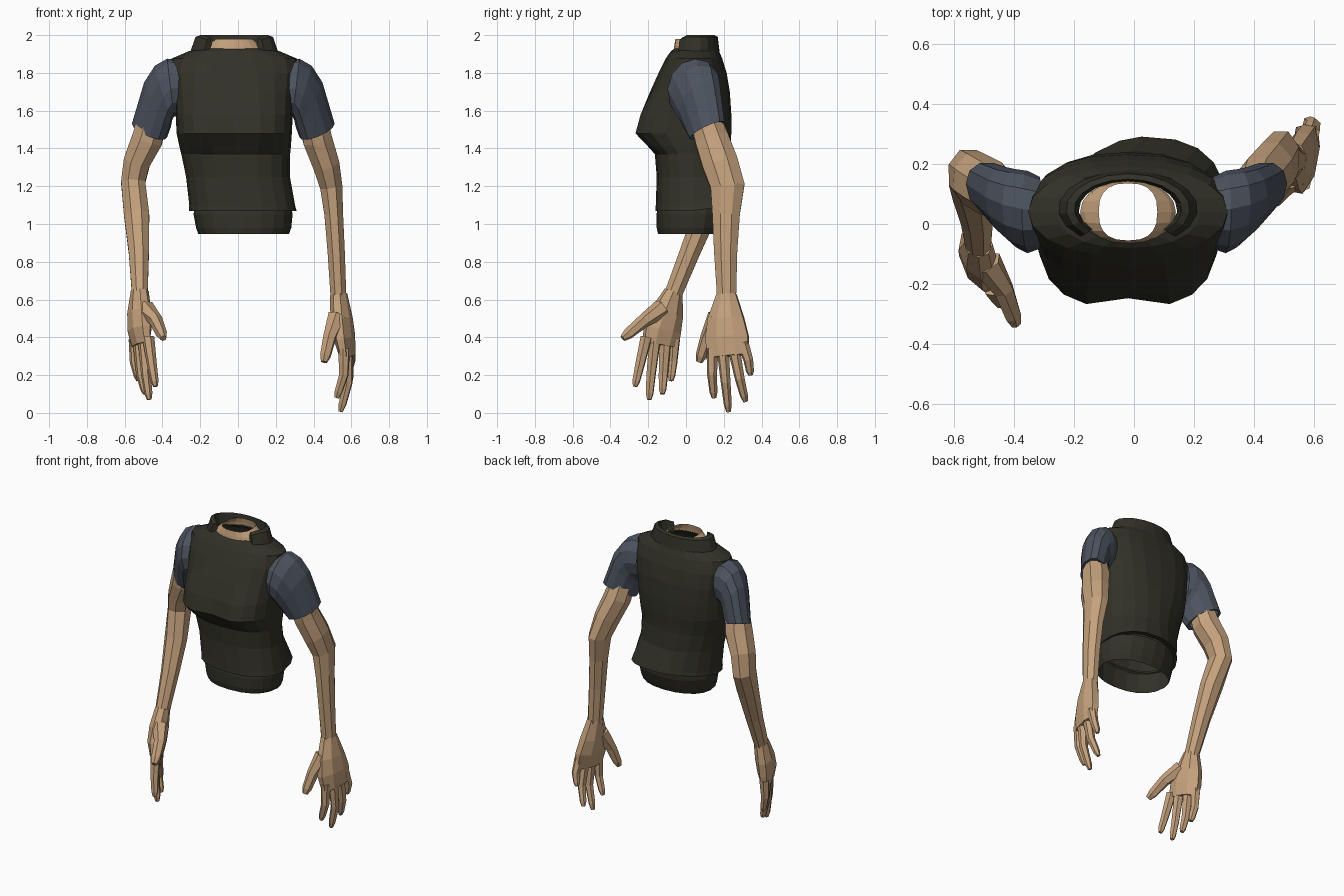
import bpy, bmesh, math
from mathutils import Vector as V


def material(name, rgb):
    m = bpy.data.materials.new(name)
    m.diffuse_color = (*rgb, 1)
    return m


VEST = material("dark olive", (0.032, 0.031, 0.021))
CLOTH = material("slate grey", (0.074, 0.088, 0.115))
SKIN = material("skin tan", (0.56, 0.36, 0.205))


def skin_rings(name, rings, mat, cap_start=False, cap_end=False, closed=True):
    """Bridge a list of point rings into one flat-shaded mesh."""
    bm = bmesh.new()
    rows = [[bm.verts.new(p) for p in r] for r in rings]
    n = len(rows[0])
    for a, b in zip(rows, rows[1:]):
        for i in range(n if closed else n - 1):
            j = (i + 1) % n
            bm.faces.new((a[i], a[j], b[j], b[i]))
    if cap_start:
        bm.faces.new(rows[0][::-1])
    if cap_end:
        bm.faces.new(rows[-1])
    bmesh.ops.recalc_face_normals(bm, faces=bm.faces)
    me = bpy.data.meshes.new(name)
    bm.to_mesh(me)
    bm.free()
    me.materials.append(mat)
    ob = bpy.data.objects.new(name, me)
    bpy.context.collection.objects.link(ob)
    return ob


def limb(name, path, mat, n=8, side=(0, 1, 0), caps=(False, True)):
    """Tube along a path of (x, y, z, half thickness, half width)."""
    pts = [V(p[:3]) for p in path]
    rings = []
    for k, p in enumerate(path):
        d = (pts[min(k + 1, len(pts) - 1)] - pts[max(k - 1, 0)]).normalized()
        w = V(side)
        w = (w - d * w.dot(d)).normalized()
        u = w.cross(d)
        ring = []
        for i in range(n):
            a = 2 * math.pi * (i + 0.5) / n
            ring.append(pts[k] + (u * p[3] * math.cos(a) + w * p[4] * math.sin(a)) * 1.05)
        rings.append(ring)
    return skin_rings(name, rings, mat, *caps)


def power(t, p):
    return math.copysign(abs(t) ** (2 / p), t)


def body_ring(z, cx, rx, yf, yb, pf, pb, cleft=0.0, lift=0.0, twist=0.0, n=20, cy=0.04):
    """Squarish oval; twist makes the back fuller on the right than on the left."""
    ring = []
    for i in range(n):
        a = 2 * math.pi * i / n
        c, s = math.cos(a), math.sin(a)
        p = pb + math.copysign(twist, c) * (abs(c) > 0.01) if s > 0 else pf
        x = rx * power(c, p)
        y = power(s, p) * ((yb - cy) if s > 0 else (cy - yf))
        if s < 0:
            y += cleft * max(0, 1 - abs(x) / 0.12)
        ring.append((cx + x, cy + y, z + lift * max(0, y) / 0.25))
    return ring


# Vest: hem lip, waist, bust, shoulders, neckline
vest = [
    (1.095, 0.025, 0.25, -0.14, 0.24, 2.4, 2.1, 0, 0.03, 0.3),
    (1.07, 0.025, 0.285, -0.162, 0.292, 2.4, 2.15, 0, 0.035, 0.4),
    (1.10, 0.022, 0.28, -0.16, 0.285, 2.4, 2.15, 0, 0.03, 0.4),
    (1.25, 0.0, 0.275, -0.155, 0.245, 2.4, 1.95, 0, 0, 0.15),
    (1.37, -0.012, 0.288, -0.165, 0.235, 2.5, 1.95),
    (1.41, -0.015, 0.295, -0.21, 0.235, 2.7, 2.05, 0.02),
    (1.48, -0.02, 0.305, -0.278, 0.24, 3.0, 2.2, 0.03),
    (1.58, -0.02, 0.31, -0.25, 0.24, 2.9, 2.4, 0.02),
    (1.70, -0.02, 0.322, -0.19, 0.232, 2.6, 2.5),
    (1.80, -0.02, 0.337, -0.145, 0.215, 2.4, 2.4),
    (1.875, -0.02, 0.333, -0.108, 0.192, 2.1, 2.1),
    (1.915, -0.02, 0.24, -0.08, 0.175, 2.2, 2.2),
    (1.93, -0.02, 0.165, -0.06, 0.145, 2.1, 2.1),
]
skin_rings("vest", [body_ring(*r) for r in vest], VEST)

# Shirt band below the hem
band = [(0.947, 0.03, 0.24, -0.148, 0.195, 2.3, 2.1),
        (0.98, 0.03, 0.252, -0.155, 0.21, 2.3, 2.1),
        (1.05, 0.027, 0.262, -0.156, 0.235, 2.3, 2.1),
        (1.11, 0.025, 0.255, -0.148, 0.24, 2.3, 2.1)]
skin_rings("waistband", [body_ring(*r) for r in band], VEST)

# Open neck stump
neck = [(1.925, -0.02, 0.16, -0.065, 0.144, 2.1, 2.1),
        (1.945, -0.02, 0.145, -0.062, 0.142, 2.2, 2.2),
        (1.98, -0.02, 0.098, -0.055, 0.136, 2.6, 2.6)]
skin_rings("neck", [body_ring(*r) for r in neck], SKIN)

# Standing collar, open at the front
collar = []
for i in range(15):
    a = math.radians(-46 + 272 * i / 14)
    drop = 0.015 if i in (0, 14) else 0
    collar.append([(-0.02 + rx * math.cos(a), 0.05 + ry * math.sin(a), z)
                   for rx, ry, z in ((0.24, 0.13, 1.895), (0.207, 0.118, 1.99 - drop),
                                     (0.18, 0.10, 2.0 - drop), (0.165, 0.092, 1.92))])
skin_rings("collar", collar, VEST, True, True)

# Sleeves: rings from an outer and an inner point, half depth and tilt
sleeve = [
    ((0.26, 0.045, 1.87), (0.27, 0.03, 1.57), 0.12, 0.0),
    ((0.325, 0.05, 1.875), (0.288, 0.03, 1.57), 0.138, 0.05),
    ((0.39, 0.065, 1.838), (0.298, 0.04, 1.55), 0.132, 0.15),
    ((0.447, 0.09, 1.75), (0.305, 0.06, 1.515), 0.118, 0.25),
    ((0.512, 0.135, 1.53), (0.325, 0.09, 1.46), 0.098, 0.38),
    ((0.495, 0.13, 1.53), (0.342, 0.095, 1.47), 0.082, 0.38),
]
for name, mirror in (("right_sleeve", False), ("left_sleeve", True)):
    rings = []
    for o, q, depth, tilt in sleeve:
        o, q = V(o), V(q)
        ring = []
        for i in range(12):
            a = 2 * math.pi * i / 12
            p = (o + q) / 2 + (o - q) / 2 * power(math.cos(a), 2.05)
            p += V((0, 1, tilt)).normalized() * depth * power(math.sin(a), 2.05)
            if mirror:
                p.x = -0.05 - p.x
            ring.append(p)
        rings.append(ring)
    skin_rings(name, rings, CLOTH)

# Arms
limb("right_arm", [
    (0.40, 0.10, 1.56, 0.075, 0.08), (0.42, 0.135, 1.45, 0.08, 0.092),
    (0.465, 0.18, 1.32, 0.073, 0.098), (0.493, 0.22, 1.20, 0.061, 0.093),
    (0.507, 0.212, 1.05, 0.051, 0.075), (0.52, 0.21, 0.85, 0.047, 0.063),
    (0.532, 0.215, 0.61, 0.043, 0.052)], SKIN)
limb("left_arm", [
    (-0.455, 0.10, 1.56, 0.075, 0.08), (-0.48, 0.12, 1.45, 0.085, 0.09),
    (-0.535, 0.15, 1.33, 0.073, 0.09), (-0.555, 0.165, 1.22, 0.066, 0.087),
    (-0.537, 0.10, 1.05, 0.069, 0.065), (-0.525, 0.02, 0.85, 0.055, 0.055),
    (-0.52, -0.067, 0.63, 0.043, 0.048)], SKIN)


def hand(label, side, palm, fingers):
    limb(label + "_palm", palm, SKIN, 8, side, (True, True))
    for name, pts in fingers.items():
        r = (0.05, 0.035, 0.017) if name == "thumb" else (0.031, 0.025, 0.012)
        a, b, c = pts
        tip = tuple(b[i] + (c[i] - b[i]) * 0.75 for i in range(3))
        path = [(*a, r[0], r[0]), (*b, r[1], r[1]),
                (*tip, r[1] * 0.82, r[1] * 0.82), (*c, r[2], r[2])]
        limb(label + "_" + name, path, SKIN, 6, side, (True, True))


hand("right", (-0.2, -1, 0), [
    (0.532, 0.215, 0.63, 0.044, 0.053), (0.548, 0.212, 0.50, 0.054, 0.098),
    (0.563, 0.217, 0.40, 0.052, 0.118), (0.58, 0.224, 0.30, 0.035, 0.112)], {
    "index": ((0.562, 0.14, 0.34), (0.56, 0.138, 0.20), (0.522, 0.148, 0.08)),
    "middle": ((0.578, 0.195, 0.33), (0.582, 0.21, 0.16), (0.543, 0.225, 0.006)),
    "ring": ((0.585, 0.255, 0.33), (0.585, 0.285, 0.18), (0.55, 0.315, 0.06)),
    "pinky": ((0.59, 0.30, 0.37), (0.598, 0.33, 0.28), (0.58, 0.342, 0.20)),
    "thumb": ((0.525, 0.165, 0.51), (0.485, 0.112, 0.40), (0.455, 0.07, 0.27))})
hand("left", (0.36, -0.93, 0), [
    (-0.52, -0.065, 0.645, 0.045, 0.047), (-0.523, -0.10, 0.53, 0.056, 0.088),
    (-0.521, -0.125, 0.44, 0.054, 0.102), (-0.515, -0.137, 0.36, 0.036, 0.10)], {
    "index": ((-0.475, -0.21, 0.40), (-0.455, -0.245, 0.25), (-0.437, -0.27, 0.14)),
    "middle": ((-0.498, -0.165, 0.38), (-0.487, -0.185, 0.20), (-0.47, -0.195, 0.07)),
    "ring": ((-0.525, -0.11, 0.37), (-0.513, -0.12, 0.20), (-0.49, -0.125, 0.10)),
    "pinky": ((-0.547, -0.062, 0.39), (-0.547, -0.07, 0.27), (-0.525, -0.08, 0.17)),
    "thumb": ((-0.492, -0.13, 0.55), (-0.435, -0.22, 0.49), (-0.395, -0.335, 0.395))})
